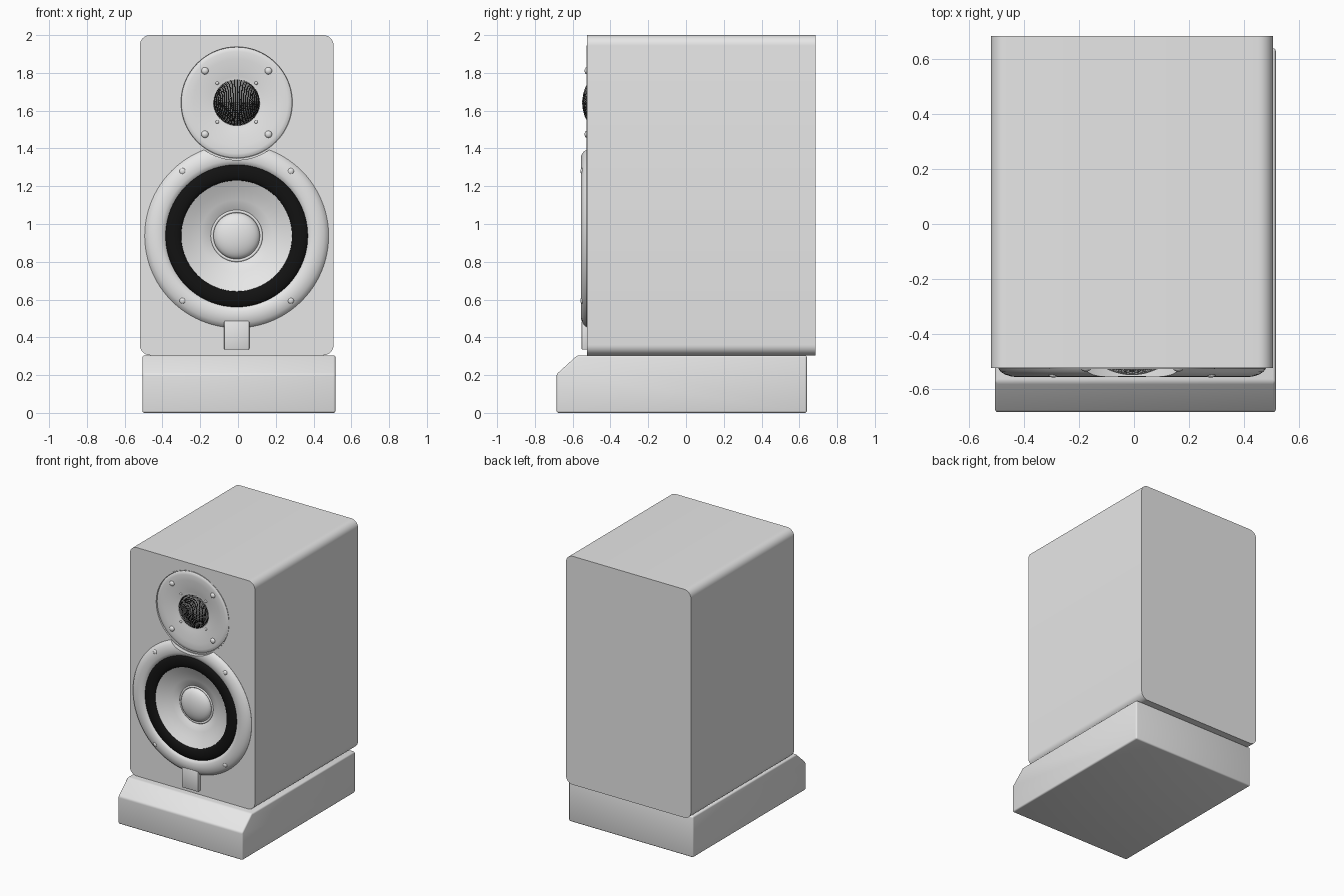
import bpy, bmesh, math
from mathutils import Matrix, Vector

if "Cube" in bpy.data.objects:
    bpy.data.objects.remove(bpy.data.objects["Cube"], do_unlink=True)

CX = -0.007            # shared centre line of cabinet and drivers
FRONT = -0.525         # baffle plane
TWEETER_Z, WOOFER_Z = 1.643, 0.937


def material(name, value):
    m = bpy.data.materials.new(name)
    m.use_nodes = True
    colour = (value, value, value, 1)
    m.diffuse_color = colour
    m.node_tree.nodes["Principled BSDF"].inputs["Base Color"].default_value = colour
    return m


grey = material("light grey", 0.8)
black = material("black rubber", 0.006)


def finish(name, bm, *mats, angle=35):
    mesh = bpy.data.meshes.new(name)
    bm.to_mesh(mesh)
    bm.free()
    ob = bpy.data.objects.new(name, mesh)
    bpy.context.collection.objects.link(ob)
    for m in mats:
        mesh.materials.append(m)
    smooth(ob, angle)
    return ob


def smooth(ob, angle=35):
    bpy.ops.object.select_all(action="DESELECT")
    ob.select_set(True)
    bpy.context.view_layer.objects.active = ob
    bpy.ops.object.shade_smooth_by_angle(angle=math.radians(angle))


def revolve(name, z, profile, mat=grey, x=CX, steps=96, angle=35):
    """Spin a closed (radius, y) outline around the y axis."""
    bm = bmesh.new()
    vs = [bm.verts.new((r, y, 0)) for r, y in profile]
    es = [bm.edges.new((a, b)) for a, b in zip(vs, vs[1:])]
    if profile[0][0] > 0:
        es.append(bm.edges.new((vs[-1], vs[0])))
    bmesh.ops.spin(bm, geom=vs + es, axis=(0, 1, 0), cent=(0, 0, 0),
                   angle=math.tau, steps=steps)
    bmesh.ops.remove_doubles(bm, verts=bm.verts, dist=0.0001)
    bmesh.ops.recalc_face_normals(bm, faces=bm.faces)
    bmesh.ops.translate(bm, verts=bm.verts, vec=(x, 0, z))
    return finish(name, bm, mat, angle=angle)


def block(x0, x1, y0, y1, z0, z1):
    bm = bmesh.new()
    size = Vector((x1 - x0, y1 - y0, z1 - z0))
    mid = Vector((x0 + x1, y0 + y1, z0 + z1)) / 2
    bmesh.ops.create_cube(bm, size=1, matrix=Matrix.Translation(mid) @ Matrix.Diagonal(size.to_4d()))
    return bm


def cut(ob, z, radius, y0, y1):
    """Bore a round hole along y."""
    cutter = revolve("cutter", z, [(0, y0), (radius, y0), (radius, y1), (0, y1)])
    mod = ob.modifiers.new("hole", "BOOLEAN")
    mod.operation, mod.object = "DIFFERENCE", cutter
    bpy.context.view_layer.objects.active = ob
    bpy.ops.object.modifier_apply(modifier=mod.name)
    bpy.data.objects.remove(cutter, do_unlink=True)
    smooth(ob)


def arc(r0, r1, y, height, n=10):
    """Round bulge toward the front between two radii."""
    return [(r0 + (r1 - r0) * (1 - math.cos(math.pi * i / n)) / 2,
             y - height * math.sin(math.pi * i / n)) for i in range(n + 1)]


def dome(radius, y, height, n=10):
    return [(radius * math.sin(math.pi / 2 * i / n),
             y - height * math.cos(math.pi / 2 * i / n)) for i in range(n + 1)]


# Cabinet with rounded long edges and driver openings
bm = block(-0.52, 0.506, FRONT, 0.685, 0.305, 2.0)
long_edges = [e for e in bm.edges if abs(e.verts[0].co.y - e.verts[1].co.y) > 0.1]
bmesh.ops.bevel(bm, geom=long_edges, offset=0.055, segments=8, profile=0.5, affect="EDGES")
cabinet = finish("cabinet", bm, grey)
cut(cabinet, TWEETER_Z, 0.302, -0.7, -0.47)
cut(cabinet, WOOFER_Z, 0.4, -0.7, -0.42)

# Isolation base with sloped front edge
bm = bmesh.new()
outline = [(-0.685, 0), (0.64, 0), (0.64, 0.305), (-0.575, 0.305), (-0.685, 0.205)]
face = bm.faces.new([bm.verts.new((-0.506, y, z)) for y, z in outline])
side = bmesh.ops.extrude_face_region(bm, geom=[face])["geom"]
bmesh.ops.translate(bm, verts=[g for g in side if isinstance(g, bmesh.types.BMVert)],
                    vec=(1.022, 0, 0))
bmesh.ops.recalc_face_normals(bm, faces=bm.faces)
bmesh.ops.bevel(bm, geom=bm.edges[:], offset=0.011, segments=3, profile=0.5, affect="EDGES")
finish("isolation_base", bm, grey)

# Woofer frame, notched where the tweeter plate sits
frame = revolve("woofer_frame", WOOFER_Z, [
    (0.487, -0.515), (0.487, -0.526), (0.478, -0.538), (0.462, -0.548), (0.44, -0.555),
    (0.42, -0.557), (0.4, -0.555), (0.385, -0.55), (0.375, -0.54), (0.375, -0.515)], angle=50)
cut(frame, TWEETER_Z, 0.304, -0.7, -0.4)

# Woofer surround, cone and dust cap
revolve("woofer_surround", WOOFER_Z,
        arc(0.293, 0.378, -0.538, 0.018) + [(0.378, -0.5), (0.293, -0.5)], black)
revolve("woofer_cone", WOOFER_Z, [
    (0, -0.465), (0.125, -0.465), (0.137, -0.476), (0.19, -0.492), (0.245, -0.514),
    (0.296, -0.54), (0.296, -0.5), (0.296, -0.43), (0, -0.43)])
revolve("dust_cap_ring", WOOFER_Z, arc(0.122, 0.138, -0.474, 0.008, 6) + [(0.138, -0.46), (0.122, -0.46)])
revolve("dust_cap", WOOFER_Z, dome(0.123, -0.474, 0.05) + [(0, -0.474)])

# Tweeter plate, a shallow dish with a thin raised rim
revolve("tweeter_plate", TWEETER_Z, [
    (0, -0.508), (0.122, -0.508), (0.14, -0.512), (0.18, -0.518), (0.23, -0.524),
    (0.27, -0.526), (0.288, -0.523), (0.293, -0.519), (0.295, -0.528), (0.302, -0.528),
    (0.302, -0.475), (0, -0.475)])

# Tweeter grille: domed mesh with dark perforations
bm = bmesh.new()
bmesh.ops.create_grid(bm, x_segments=24, y_segments=24, size=1)
R = 0.122
for v in bm.verts:
    u, w = v.co.x, v.co.y
    a, b = u * math.sqrt(1 - w * w / 2), w * math.sqrt(1 - u * u / 2)
    v.co = (CX + R * a, -0.51 - 0.039 * (1 - min(1, a * a + b * b)), TWEETER_Z + R * b)
holes = bm.faces[:]
bmesh.ops.inset_individual(bm, faces=holes, thickness=0.0018)
for f in holes:
    f.material_index = 1
finish("tweeter_grille", bm, grey, black)


# Screws around both drivers
def screws(name, z, dx, dz, radius, y, height):
    for i, (sx, sz) in enumerate([(-1, -1), (-1, 1), (1, -1), (1, 1)]):
        revolve(f"{name}_{i + 1}", z + sz * dz,
                dome(radius, y, height, 4) + [(radius, y + 0.015), (0, y + 0.015)],
                x=CX + sx * dx, steps=16)


screws("tweeter_screw", TWEETER_Z, 0.168, 0.168, 0.019, -0.525, 0.012)
screws("grille_screw", TWEETER_Z, 0.103, 0.103, 0.009, -0.513, 0.006)
screws("woofer_screw", WOOFER_Z, 0.286, 0.342, 0.017, -0.55, 0.009)

# Badge tab below the woofer
bm = block(CX - 0.067, CX + 0.067, -0.553, -0.515, 0.335, 0.487)
bmesh.ops.bevel(bm, geom=bm.edges[:], offset=0.006, segments=2, profile=0.5, affect="EDGES")
tab = finish("front_tab", bm, grey)
